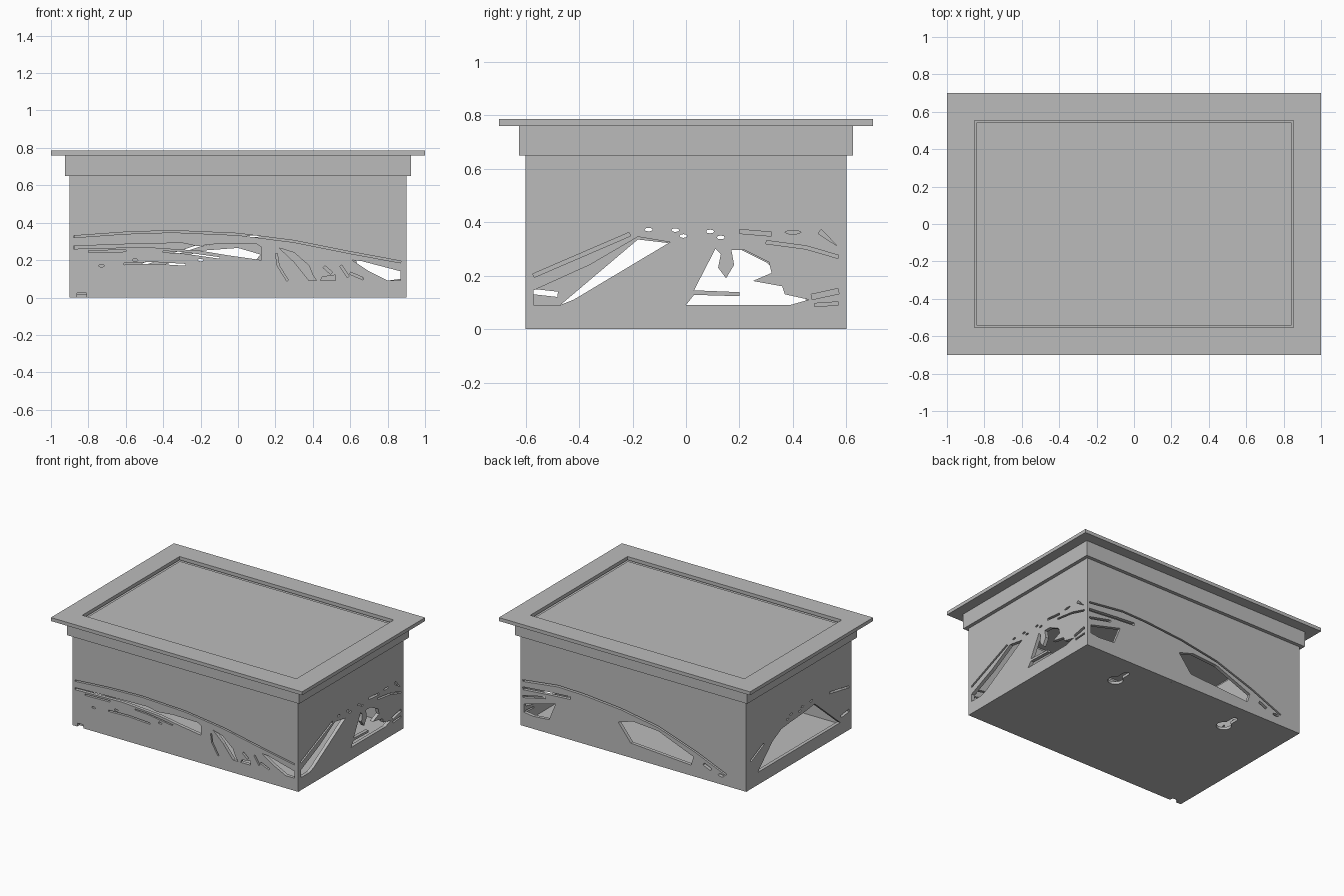
import bpy
import bmesh
import math
from mathutils import Vector

cube = bpy.data.objects.get("Cube")
if cube:
    bpy.data.objects.remove(cube, do_unlink=True)

# One plain grey for the whole box
grey = bpy.data.materials.new("plain grey")
grey.use_nodes = True
grey.diffuse_color = (0.5, 0.5, 0.5, 1)
grey.node_tree.nodes["Principled BSDF"].inputs["Base Color"].default_value = grey.diffuse_color

WIDE, DEEP, TALL, WALL = 0.9, 0.6, 0.7, 0.025


def rectangle(half_x, half_y):
    return [(-half_x, -half_y), (half_x, -half_y), (half_x, half_y), (-half_x, half_y)]


def slot(width, *path):
    """Closed outline of a thin band that follows a path."""
    points = [Vector(p) for p in path]
    upper, lower = [], []
    for i, point in enumerate(points):
        before = points[max(i - 1, 0)]
        after = points[min(i + 1, len(points) - 1)]
        along = (after - before).normalized()
        side = Vector((-along.y, along.x)) * width / 2
        upper.append(point + side)
        lower.append(point - side)
    return upper + lower[::-1]


def bead(x, y, length=0.03, height=0.014):
    """Small oval opening."""
    turns = [math.tau * i / 8 for i in range(8)]
    return [(x + math.cos(t) * length / 2, y + math.sin(t) * height / 2) for t in turns]


def keyhole(x, y, radius=0.05, neck=0.02, length=0.11):
    """Round head with a narrow round-ended neck towards +y."""
    start = math.asin(neck / radius)
    sweep = math.tau - 2 * start
    head = [math.pi / 2 + start + sweep * i / 20 for i in range(21)]
    tip = [math.pi * i / 8 for i in range(9)]
    outline = [(x + radius * math.cos(a), y + radius * math.sin(a)) for a in head]
    return outline + [(x + neck * math.cos(a), y + length + neck * math.sin(a)) for a in tip]


def plate(name, outline, holes, thickness, location, rotation=(0, 0, 0)):
    """Flat sheet cut through by every hole outline."""
    curve = bpy.data.curves.new(name, "CURVE")
    curve.dimensions = "2D"
    curve.fill_mode = "BOTH"
    curve.extrude = thickness / 2
    for ring in [outline] + holes:
        spline = curve.splines.new("POLY")
        spline.points.add(len(ring) - 1)
        for target, p in zip(spline.points, ring):
            target.co = (p[0], p[1], 0, 1)
        spline.use_cyclic_u = True
    helper = bpy.data.objects.new(name + " helper", curve)
    bpy.context.collection.objects.link(helper)
    bpy.context.view_layer.update()
    evaluated = helper.evaluated_get(bpy.context.evaluated_depsgraph_get())
    mesh = bpy.data.meshes.new_from_object(evaluated)
    bpy.data.objects.remove(helper, do_unlink=True)
    bm = bmesh.new()
    bm.from_mesh(mesh)
    bmesh.ops.remove_doubles(bm, verts=bm.verts, dist=0.0001)
    bmesh.ops.recalc_face_normals(bm, faces=bm.faces)
    for face in bm.faces:
        face.smooth = False
    bm.to_mesh(mesh)
    bm.free()
    mesh.materials.clear()
    mesh.materials.append(grey)
    obj = bpy.data.objects.new(name, mesh)
    obj.location = location
    obj.rotation_euler = rotation
    bpy.context.collection.objects.link(obj)
    return obj


def layer(name, half_x, half_y, bottom, top, holes=()):
    """Horizontal sheet between two heights."""
    return plate(name, rectangle(half_x, half_y), list(holes), top - bottom, (0, 0, (bottom + top) / 2))


# Openings of the front wall: ridge line, long hollow, rocks, small strokes
front_holes = [
    slot(0.01, (-.88, .325), (-.6, .345), (-.35, .353), (0, .338), (.3, .3), (.6, .24), (.87, .19)),
    [(-.88, .275), (-.6, .285), (-.3, .292), (-.22, .275), (-.1, .288), (.1, .285),
     (.125, .27), (.125, .2), (-.05, .225), (-.2, .25), (-.5, .27), (-.88, .26)],
    slot(0.008, (-.1, .212), (-.3, .24), (-.4, .245)),
    slot(0.01, (-.8, .245), (-.6, .25)),
    slot(0.01, (-.61, .18), (-.45, .185), (-.28, .175)),
    bead(-.73, .17), bead(-.55, .2), bead(-.2, .2),
    slot(0.01, (.265, .09), (.215, .17), (.205, .235)),
    [(.22, .265), (.3, .24), (.38, .17), (.4, .12), (.42, .09), (.38, .09), (.3, .19)],
    [(.44, .09), (.52, .09), (.52, .12), (.45, .11)],
    slot(0.015, (.46, .165), (.5, .13)),
    slot(0.012, (.55, .17), (.59, .11)),
    slot(0.012, (.6, .13), (.67, .1)),
    [(.61, .2), (.66, .195), (.87, .14), (.87, .09), (.8, .09), (.7, .14)],
]

# Openings of the back wall
back_holes = [
    slot(0.012, (.88, .325), (.6, .36), (.4, .355), (.1, .33), (-.2, .28), (-.5, .18), (-.74, .08)),
    [(.12, .23), (0, .265), (-.2, .25), (-.48, .14), (-.46, .075), (.02, .105)],
    [(.87, .16), (.62, .225), (.67, .1), (.8, .09), (.87, .1)],
    slot(0.02, (.88, .27), (.65, .29), (.5, .3)),
    slot(0.015, (.88, .21), (.7, .25)),
    slot(0.02, (-.56, .11), (-.62, .085)),
    bead(-.7, .065, 0.05, 0.02),
]

# Openings of the wall on the +x side
beads = [bead(-.14, .372), bead(-.04, .37), bead(-.01, .348), bead(.09, .365), bead(.13, .343),
         bead(.4, .362, 0.06)]
left_holes = beads + [
    slot(0.014, (-.57, .2), (-.21, .355)),
    [(-.57, .145), (-.57, .09), (-.47, .09), (-.42, .11), (-.06, .325), (-.18, .345), (-.36, .24)],
    [(0, .09), (.03, .128), (.2, .123), (.2, .138), (.03, .145), (.11, .3), (.13, .28), (.12, .23),
     (.15, .19), (.18, .24), (.17, .295), (.22, .295), (.31, .25), (.32, .21), (.25, .18),
     (.36, .16), (.37, .13), (.46, .11), (.39, .09)],
    slot(0.02, (.47, .12), (.57, .142)),
    slot(0.012, (.48, .09), (.57, .096)),
    slot(0.012, (.3, .325), (.45, .305), (.57, .27)),
    slot(0.02, (.5, .365), (.57, .32)),
    slot(0.015, (.2, .365), (.32, .355)),
]

# Openings of the wall on the -x side
right_holes = beads[:5] + [
    [(-.47, .09), (-.18, .335), (-.05, .32), (.1, .31), (.2, .3), (.3, .25), (.47, .09)],
    slot(0.014, (.55, .2), (.4, .27)),
    slot(0.014, (-.57, .31), (-.35, .35)),
    slot(0.02, (-.57, .14), (-.48, .13)),
]

# Wall sheets; the front one has a small cable notch at its foot
UPRIGHT, TURNED = (math.pi / 2, 0, 0), (math.pi / 2, 0, math.pi / 2)
notch = [(-.86, 0), (-.86, .025), (-.81, .025), (-.81, 0)]
wide_wall = [(-WIDE, 0), (WIDE, 0), (WIDE, TALL), (-WIDE, TALL)]
inner = DEEP - WALL
side_wall = [(-inner, 0), (inner, 0), (inner, TALL), (-inner, TALL)]
offset_y, offset_x = DEEP - WALL / 2, WIDE - WALL / 2
plate("front_wall", wide_wall[:1] + notch + wide_wall[1:], front_holes, WALL, (0, -offset_y, 0), UPRIGHT)
plate("back_wall", wide_wall, back_holes, WALL, (0, offset_y, 0), UPRIGHT)
plate("left_wall", side_wall, left_holes, WALL, (offset_x, 0, 0), TURNED)
plate("right_wall", side_wall, right_holes, WALL, (-offset_x, 0, 0), TURNED)

# Floor with two hanging keyholes
layer("floor", WIDE - WALL, inner, 0, 0.02, [keyhole(.46, .36), keyhole(-.46, .36)])

# Lid: skirt, rim frame and the sunken top panel
layer("lid_skirt", 0.925, 0.625, 0.65, 0.76, [rectangle(WIDE - 0.01, DEEP - 0.01)])
layer("lid_rim", 1, 0.7, 0.76, 0.785, [rectangle(0.853, 0.553)])
layer("panel_ledge", WIDE - 0.01, DEEP - 0.01, 0.72, 0.745)
layer("top_panel", 0.843, 0.543, 0.745, 0.757)
